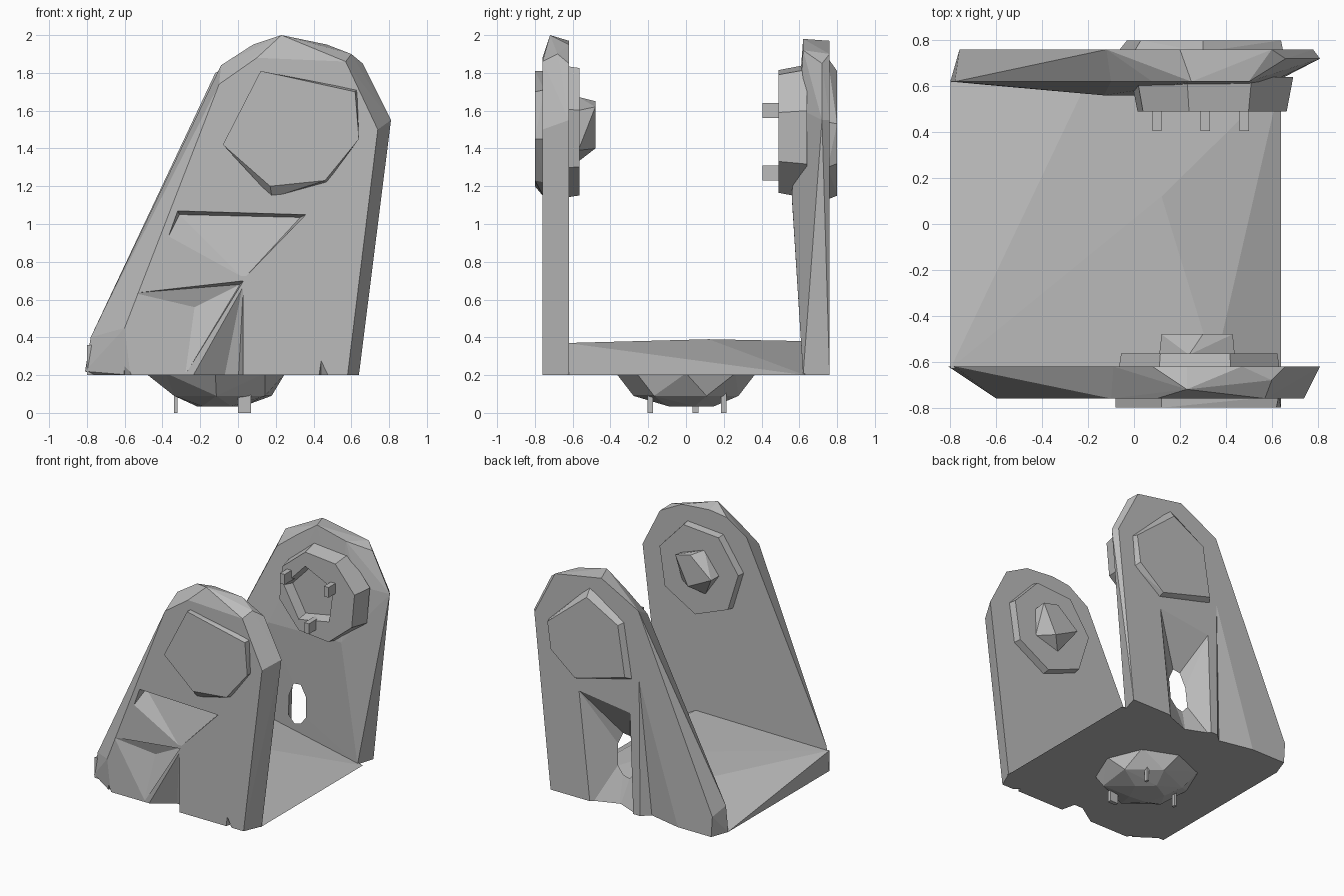
import bpy, bmesh, math
from mathutils import Vector

if "Cube" in bpy.data.objects:
    bpy.data.objects.remove(bpy.data.objects["Cube"], do_unlink=True)

GREY = (0.5, 0.5, 0.5, 1)
grey = bpy.data.materials.new("plain_grey")
grey.use_nodes = True
grey.diffuse_color = GREY
grey.node_tree.nodes["Principled BSDF"].inputs["Base Color"].default_value = GREY


def hull(name, points):
    """Flat-shaded convex solid around the given points."""
    bm = bmesh.new()
    for p in points:
        bm.verts.new(p)
    bmesh.ops.convex_hull(bm, input=bm.verts[:])
    loose = [v for v in bm.verts if not v.link_faces]
    bmesh.ops.delete(bm, geom=loose, context='VERTS')
    bmesh.ops.dissolve_limit(bm, angle_limit=0.01, verts=bm.verts[:], edges=bm.edges[:])
    bmesh.ops.recalc_face_normals(bm, faces=bm.faces[:])
    mesh = bpy.data.meshes.new(name)
    bm.to_mesh(mesh)
    bm.free()
    mesh.materials.append(grey)
    obj = bpy.data.objects.new(name, mesh)
    bpy.context.collection.objects.link(obj)
    return obj


def at_y(y, outline):
    return [(x, y, z) for x, z in outline]


def ring(centre, radius, count, turn, axis):
    """Regular polygon of points around the y or z axis."""
    pts = []
    for i in range(count):
        a = turn + math.tau * i / count
        u, v = radius * math.cos(a), radius * math.sin(a)
        pts.append(Vector(centre) + Vector((u, 0, v) if axis == 'y' else (u, v, 0)))
    return pts


def box(name, centre, size):
    return hull(name, [[c + s * k / 2 for c, s, k in zip(centre, size, (i, j, l))]
                       for i in (-1, 1) for j in (-1, 1) for l in (-1, 1)])


def carve(target, points):
    """Cut a convex pocket out of a part."""
    cutter = hull("pocket_cutter", points)
    cutter.hide_render = True
    mod = target.modifiers.new("pocket", 'BOOLEAN')
    mod.operation = 'DIFFERENCE'
    mod.solver = 'EXACT'
    mod.object = cutter
    bpy.context.view_layer.objects.active = target
    bpy.ops.object.modifier_apply(modifier=mod.name)
    bpy.data.objects.remove(cutter, do_unlink=True)


# Front arm: leaning rounded slab with chamfered outer face
front_arm = hull("front_arm",
    at_y(-0.62, [(-0.81, 0.22), (-0.77, 0.2), (0.64, 0.2), (0.81, 1.55), (0.66, 1.85),
                 (0.47, 1.95), (0.23, 1.97), (0.08, 1.95), (-0.09, 1.84), (-0.78, 0.4)])
    + [(0.23, -0.72, 2.0), (0.6, -0.68, 1.9)]
    + at_y(-0.76, [(-0.57, 0.2), (-0.6, 0.45), (-0.1, 1.74), (0.1, 1.88),
                   (0.57, 1.86), (0.74, 1.5), (0.58, 0.2)]))
# Sloping pockets, deepest under their top lip, and a deep corner notch
carve(front_arm, at_y(-0.763, [(-0.32, 1.07), (0.36, 1.05), (0.03, 0.71), (-0.37, 0.93)])
      + at_y(-0.69, [(-0.31, 1.05), (0.33, 1.035)]))
carve(front_arm, at_y(-0.763, [(-0.55, 0.635), (0.03, 0.7), (-0.28, 0.2)])
      + [(-0.23, -0.69, 0.56), (0.01, -0.69, 0.68)])
carve(front_arm, at_y(-0.77, [(0.03, 0.7), (-0.28, 0.15), (0.03, 0.15)])
      + at_y(-0.64, [(0.0, 0.15), (-0.08, 0.15)]))
for x in (-0.6, 0.44):
    carve(front_arm, at_y(-0.8, [(x - 0.03, 0.15), (x, 0.36), (x + 0.1, 0.15)])
          + [(x, -0.7, 0.15)])

# Back arm: same lean, bulged on the inside
back_arm = hull("back_arm",
    at_y(0.62, [(-0.8, 0.2), (-0.78, 0.4), (-0.1, 1.72), (0.08, 1.86), (0.25, 1.98),
                (0.5, 1.92), (0.6, 1.6), (0.6, 0.2)])
    + at_y(0.56, [(-0.13, 1.14), (0.5, 1.15)])
    + [(0.81, 0.72, 1.55), (0.66, 0.72, 1.85)]
    + at_y(0.76, [(-0.75, 0.2), (0.64, 0.2), (0.78, 1.55), (0.6, 1.9),
                  (0.2, 1.97), (-0.12, 1.8), (-0.76, 0.36)]))
# Tapering window open at the foot, and a long shallow groove beside it
carve(back_arm, at_y(0.765, [(0.4, 1.05), (-0.05, 0.99), (-0.08, 0.15), (0.3, 0.15)])
      + at_y(0.56, [(0.04, 0.52), (0.13, 0.54), (0.09, 0.66)])
      + [(0.1, 0.69, 0.15)])
carve(back_arm, at_y(0.765, [(-0.12, 1.35), (-0.13, 0.15), (-0.5, 0.15)])
      + [(-0.2, 0.7, 0.15)])

# Base: floor falling away from a central peak to low corners
hull("base", [(x, y, 0.2) for x in (-0.8, 0.64) for y in (-0.63, 0.63)]
     + [(-0.8, -0.63, 0.36), (0.35, -0.63, 0.37), (0.12, 0.12, 0.39), (-0.2, 0.63, 0.38)])

# Outer discs on both arms
hull("front_outer_disc",
     at_y(-0.8, [(-0.08, 1.42), (0.12, 1.81), (0.62, 1.7), (0.64, 1.45), (0.46, 1.23), (0.17, 1.2)])
     + at_y(-0.75, [(-0.08, 1.42), (0.12, 1.81), (0.63, 1.71), (0.64, 1.45), (0.47, 1.22), (0.18, 1.14)]))
hull("back_outer_disc",
     at_y(0.8, [(0.64, 1.53), (0.3, 1.81), (0.03, 1.66), (-0.03, 1.27), (0.4, 1.15), (0.61, 1.32)])
     + at_y(0.75, [(0.65, 1.54), (0.3, 1.88), (0.0, 1.68), (-0.07, 1.25), (0.4, 1.13), (0.63, 1.3)]))

# Inner disc and pointed hub on the front arm
HUB = (0.29, 0, 1.5)
inner = lambda y: (HUB[0], y, HUB[2])
hull("front_inner_disc", ring(inner(-0.63), 0.36, 7, 0.3, 'y') + ring(inner(-0.565), 0.35, 7, 0.3, 'y'))
hull("front_hub", ring(inner(-0.57), 0.18, 5, 0.6, 'y')
     + at_y(-0.48, [(0.12, 1.5), (0.3, 1.65), (0.43, 1.62), (0.32, 1.4)]))

# Hollowed inner boss with pins on the back arm
boss = hull("back_inner_boss", ring((0.34, 0.64, 1.49), 0.37, 8, 0.3, 'y')
            + ring((0.34, 0.49, 1.49), 0.34, 8, 0.3, 'y'))
carve(boss, ring((0.28, 0.46, 1.48), 0.24, 5, 0.5, 'y')
      + ring((0.28, 0.56, 1.48), 0.2, 5, 0.5, 'y'))
for x, z in ((0.1, 1.6), (0.31, 1.27), (0.48, 1.6)):
    box("boss_pin", (x, 0.48, z), (0.04, 0.15, 0.08))

# Faceted hub and pins under the base
hull("bottom_hub", ring((-0.12, 0, 0.21), 0.37, 8, 0, 'z')
     + ring((-0.08, 0, 0.09), 0.28, 6, 0.4, 'z')
     + ring((-0.1, 0.02, 0.035), 0.13, 5, 0.2, 'z'))
for x, y, size in ((0.035, -0.19, 0.07), (-0.33, 0.05, 0.02), (0.05, 0.2, 0.02)):
    box("bottom_pin", (x, y, 0.08), (size, 0.03, 0.16))
